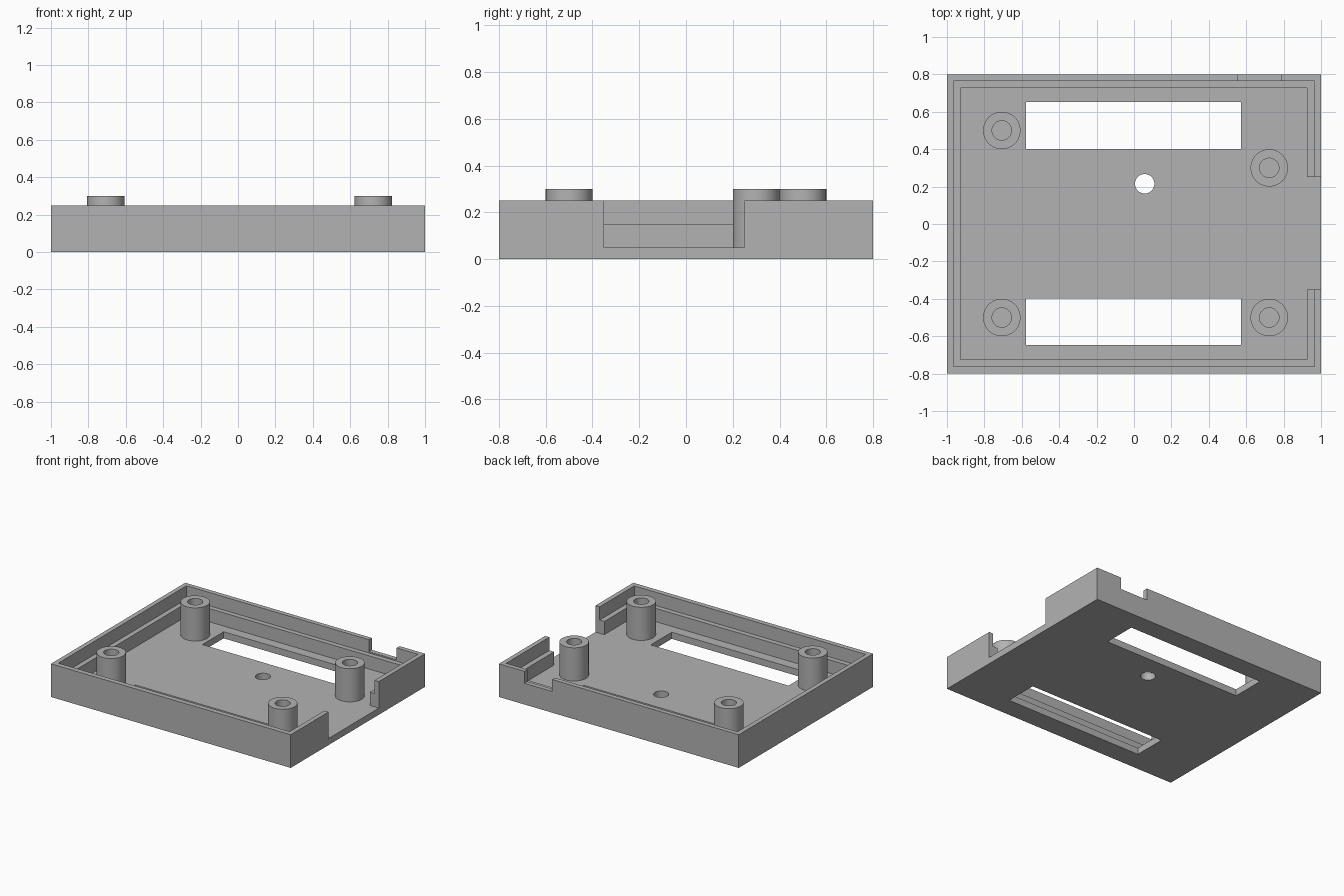
import bpy
import bmesh
import math
from mathutils import Matrix, Vector

cube = bpy.data.objects.get("Cube")
if cube:
    bpy.data.objects.remove(cube, do_unlink=True)

FLOOR, LEDGE, RIM, POST_TOP = 0.05, 0.15, 0.25, 0.30
ABOVE = 0.5

grey = bpy.data.materials.new("plain grey")
grey.use_nodes = True
grey.diffuse_color = (0.45, 0.45, 0.45, 1)
grey.node_tree.nodes["Principled BSDF"].inputs["Base Color"].default_value = grey.diffuse_color


def add_object(name, bm):
    bmesh.ops.recalc_face_normals(bm, faces=bm.faces)
    mesh = bpy.data.meshes.new(name)
    bm.to_mesh(mesh)
    bm.free()
    mesh.materials.append(grey)
    obj = bpy.data.objects.new(name, mesh)
    bpy.context.collection.objects.link(obj)
    return obj


def box(name, low, high):
    low, high = Vector(low), Vector(high)
    bm = bmesh.new()
    place = Matrix.Translation((low + high) / 2) @ Matrix.Diagonal((*(high - low), 1))
    bmesh.ops.create_cube(bm, size=1, matrix=place)
    return add_object(name, bm)


def rod(name, x, y, radius, low, high):
    bm = bmesh.new()
    bmesh.ops.create_cone(bm, cap_ends=True, segments=48, radius1=radius, radius2=radius,
                          depth=high - low, matrix=Matrix.Translation((x, y, (low + high) / 2)))
    return add_object(name, bm)


def cut(target, cutter):
    """Subtract the cutter from the target, then discard it."""
    mod = target.modifiers.new("cut", "BOOLEAN")
    mod.operation, mod.solver, mod.object = "DIFFERENCE", "EXACT", cutter
    bpy.context.view_layer.objects.active = target
    bpy.ops.object.modifier_apply(modifier=mod.name)
    bpy.data.objects.remove(cutter, do_unlink=True)


def smooth(obj):
    bpy.ops.object.select_all(action="DESELECT")
    obj.select_set(True)
    bpy.context.view_layer.objects.active = obj
    bpy.ops.object.shade_smooth_by_angle(angle=math.radians(30))


# Tray: solid block hollowed in two steps, leaving a ledge inside the rim
tray = box("tray", (-1, -0.8, 0), (1, 0.8, RIM))
cut(tray, box("lip_cutter", (-0.965, -0.762, LEDGE), (0.965, 0.765, ABOVE)))
cut(tray, box("well_cutter", (-0.928, -0.724, FLOOR), (0.926, 0.728, ABOVE)))

# Wide opening in the left wall and small notch in the back rim
cut(tray, box("opening_cutter", (0.9, -0.35, FLOOR), (1.1, 0.25, ABOVE)))
cut(tray, box("notch_cutter", (0.556, 0.75, 0.16), (0.787, 0.9, ABOVE)))

# Floor slots and cable hole
for y0, y1 in ((0.4, 0.653), (-0.647, -0.397)):
    cut(tray, box("slot_cutter", (-0.577, y0, -0.1), (0.572, y1, 0.1)))
cut(tray, rod("hole_cutter", 0.057, 0.215, 0.052, -0.1, 0.1))
smooth(tray)

# Hollow mounting posts
posts = {"back_right": (-0.707, 0.5), "front_right": (-0.707, -0.5),
         "back_left": (0.723, 0.3), "front_left": (0.723, -0.5)}
for place, (x, y) in posts.items():
    post = rod(place + "_post", x, y, 0.1, FLOOR, POST_TOP)
    cut(post, rod("bore_cutter", x, y, 0.052, 0, ABOVE))
    smooth(post)
